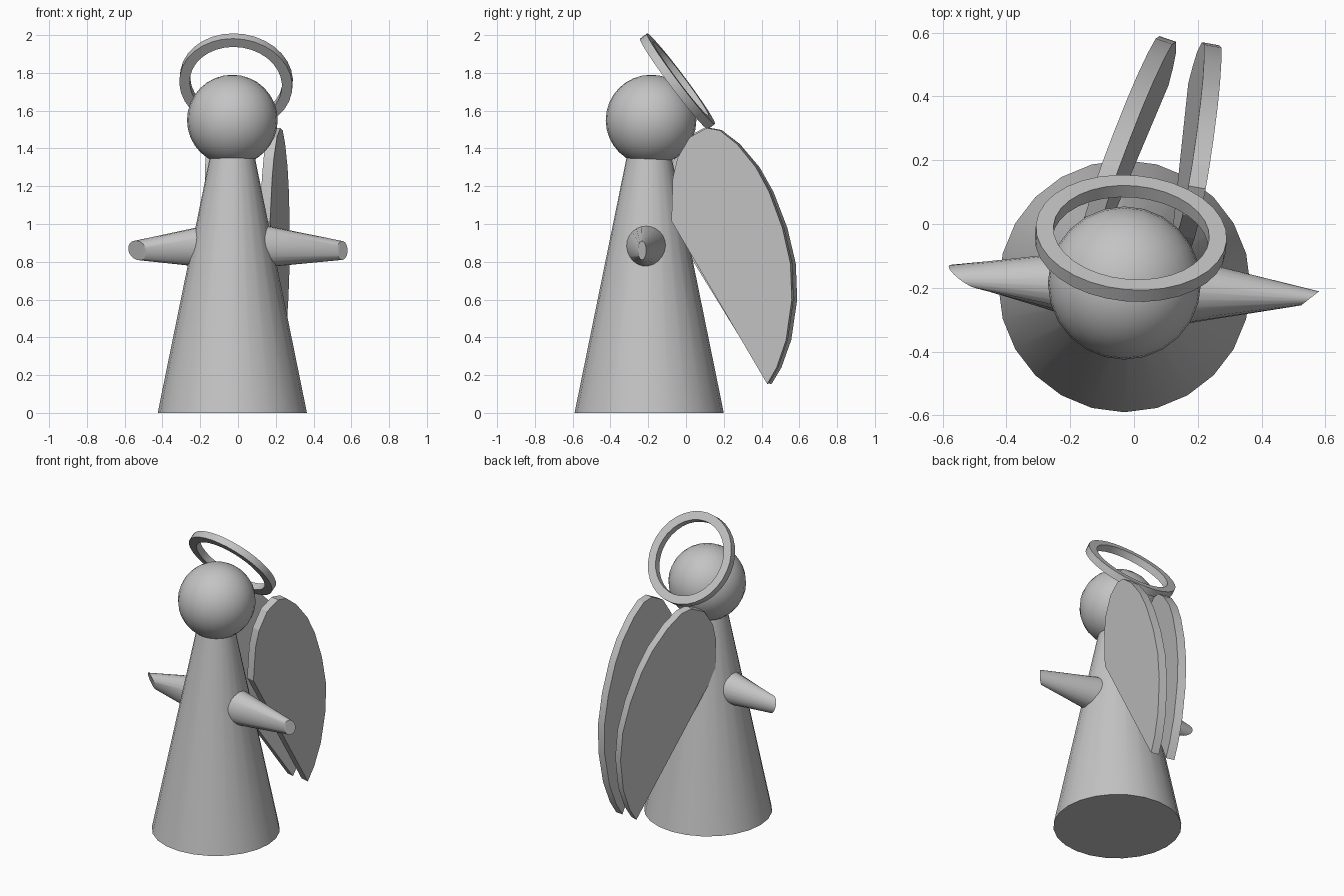
import bpy, bmesh, math
from mathutils import Vector

old = bpy.data.objects.get("Cube")
if old:
    bpy.data.objects.remove(old, do_unlink=True)

grey = bpy.data.materials.new("plain grey")
grey.use_nodes = True
colour = (0.55, 0.55, 0.55, 1)
grey.diffuse_color = colour
grey.node_tree.nodes["Principled BSDF"].inputs["Base Color"].default_value = colour


def finish(name, bm, angle=35):
    bmesh.ops.recalc_face_normals(bm, faces=bm.faces)
    mesh = bpy.data.meshes.new(name)
    bm.to_mesh(mesh)
    bm.free()
    mesh.materials.append(grey)
    obj = bpy.data.objects.new(name, mesh)
    bpy.context.collection.objects.link(obj)
    bpy.ops.object.select_all(action='DESELECT')
    obj.select_set(True)
    bpy.context.view_layer.objects.active = obj
    bpy.ops.object.shade_smooth_by_angle(angle=math.radians(angle))
    return obj


def ring(centre, u, v, n):
    """Points of an ellipse with half axes u and v."""
    c, u, v = Vector(centre), Vector(u), Vector(v)
    return [c + u * math.cos(t) + v * math.sin(t)
            for t in (2 * math.pi * i / n for i in range(n))]


def loft(name, rings, closed=False, angle=35):
    """Skin a row of rings, capped at the ends or closed into a loop."""
    bm = bmesh.new()
    rows = [[bm.verts.new(p) for p in r] for r in rings]
    n = len(rows[0])
    pairs = list(zip(rows, rows[1:]))
    if closed:
        pairs.append((rows[-1], rows[0]))
    else:
        bm.faces.new(rows[0])
        bm.faces.new(rows[-1])
    for a, b in pairs:
        for i in range(n):
            j = (i + 1) % n
            bm.faces.new((a[i], a[j], b[j], b[i]))
    return finish(name, bm, angle)


# Gown: a plain truncated cone
loft("gown", [ring((-0.03, -0.195, z), (r, 0, 0), (0, r, 0), 24)
              for z, r in ((0, 0.395), (1.36, 0.118))])

# Head
bm = bmesh.new()
bmesh.ops.create_uvsphere(bm, u_segments=24, v_segments=16, radius=0.24)
bmesh.ops.translate(bm, verts=bm.verts, vec=(-0.03, -0.185, 1.55))
finish("head", bm)

# Arms: tapered, with slanted ends
loft("left_arm", [
    ring((0.05, -0.205, 0.887), (0, 0.125, 0), (0, 0, 0.125), 24),
    ring((0.552, -0.233, 0.86), (0.028, 0.022, 0), (0, 0, 0.05), 24)])
loft("right_arm", [
    ring((-0.1, -0.2, 0.885), (0, 0.122, 0), (0, 0, 0.122), 24),
    ring((-0.532, -0.165, 0.86), (-0.048, 0.035, 0), (-0.01, -0.012, 0.052), 24)])

# Wings: one side profile laid on two leaning planes x = a + b*y + c*z
profile = [(-0.077, 1.016), (-0.07, 1.243), (-0.045, 1.35), (0.02, 1.46),
           (0.11, 1.508), (0.18, 1.495), (0.27, 1.423), (0.37, 1.30),
           (0.44, 1.17), (0.51, 0.98), (0.553, 0.79), (0.56, 0.60),
           (0.53, 0.386), (0.48, 0.24), (0.43, 0.153)]


def wing(name, a, b, c, side, stretch):
    outer = []
    for y, z in profile:
        y += stretch * (y + 0.077)
        outer.append(Vector((a + b * y + c * z, y, z)))
    inward = Vector((1, -b, -c)).normalized() * (-side * 0.055)
    loft(name, [outer, [p + inward for p in outer]], angle=15)


wing("left_wing", 0.14, 0.18, 0.043, 1, 0)
wing("right_wing", -0.09, 0.34, -0.05, -1, 0.045)

# Halo: flat band tilted towards the back
normal = Vector((0.07, 0.8, 0.6)).normalized()
u = normal.cross(Vector((0, 0, 1))).normalized()
v = normal.cross(u)
middle = Vector((-0.01, -0.045, 1.755))
loft("halo", [ring(middle + normal * h, u * r, v * r, 32)
              for r, h in ((0.3, -0.023), (0.3, 0.023), (0.245, 0.023), (0.245, -0.023))],
     closed=True)
